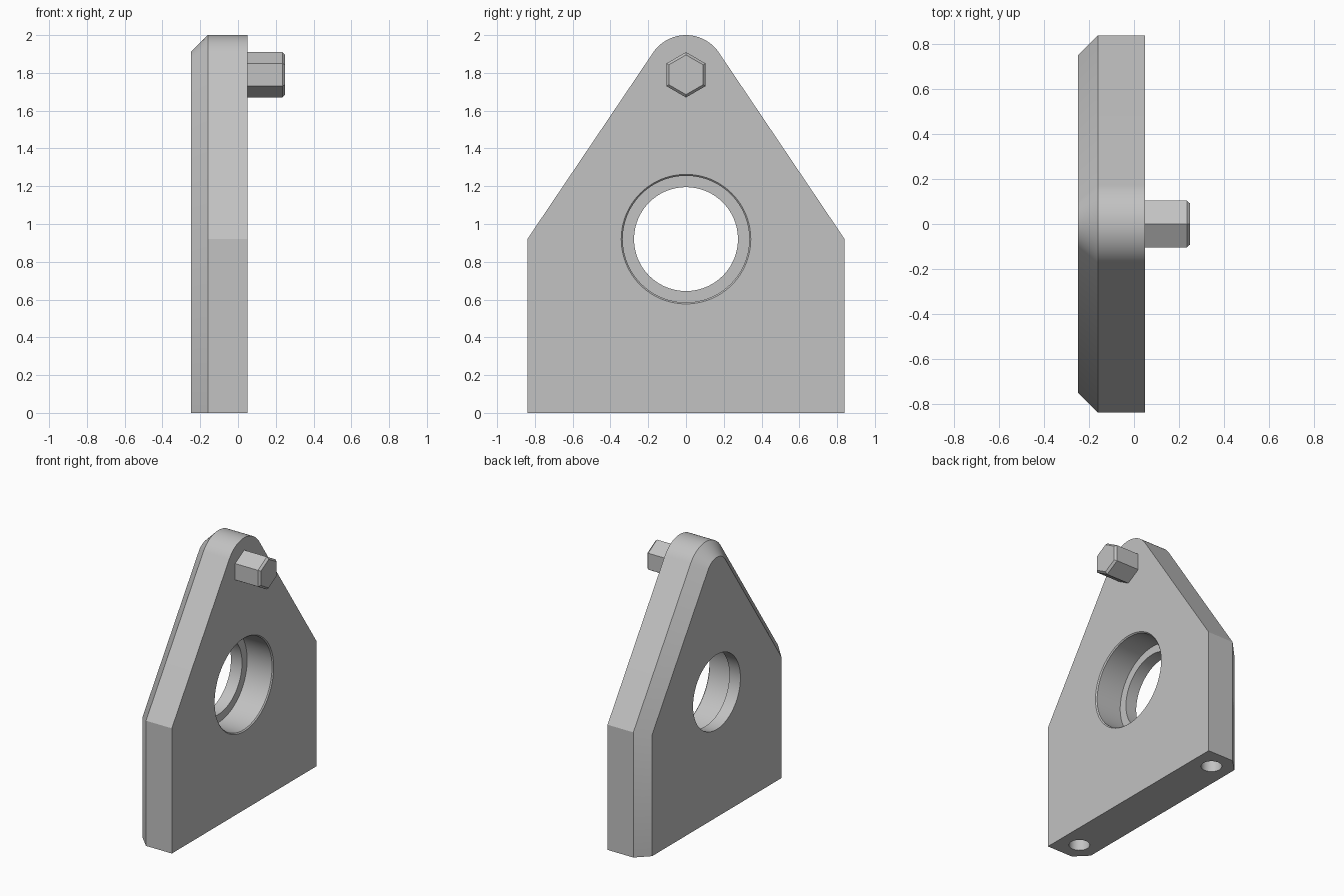
import bpy, bmesh
from math import sin, cos, atan2, acos, hypot, pi, radians

if "Cube" in bpy.data.objects:
    bpy.data.objects.remove(bpy.data.objects["Cube"])

HALF, SHOULDER, TIP_Z, TIP_R = 0.84, 0.92, 1.79, 0.21
X_FRONT, X_EDGE, X_BACK, CHAMFER = 0.05, -0.16, -0.25, 0.09

grey = bpy.data.materials.new("satin grey metal")
grey.use_nodes = True
COLOUR = (0.54, 0.54, 0.54, 1)
grey.diffuse_color = COLOUR
grey.node_tree.nodes["Principled BSDF"].inputs["Base Color"].default_value = COLOUR


def make_object(name, bm):
    bmesh.ops.recalc_face_normals(bm, faces=bm.faces[:])
    mesh = bpy.data.meshes.new(name)
    bm.to_mesh(mesh)
    bm.free()
    mesh.materials.append(grey)
    obj = bpy.data.objects.new(name, mesh)
    bpy.context.scene.collection.objects.link(obj)
    return obj


def loft(name, rings):
    """Skin a list of closed rings and cap both ends."""
    bm = bmesh.new()
    rows = [[bm.verts.new(p) for p in ring] for ring in rings]
    n = len(rows[0])
    for a, b in zip(rows, rows[1:]):
        for i in range(n):
            j = (i + 1) % n
            bm.faces.new((a[i], a[j], b[j], b[i]))
    bm.faces.new(rows[0])
    bm.faces.new(rows[-1])
    return make_object(name, bm)


def lathe_x(name, profile, z, sides):
    """Turn (x, radius) pairs about a line along x at height z."""
    angles = [pi / 2 + 2 * pi * i / sides for i in range(sides)]
    return loft(name, [[(x, r * cos(a), z + r * sin(a)) for a in angles]
                       for x, r in profile])


def plate_ring(x, inset):
    """Plate outline, inset on every side but the bottom."""
    drop = TIP_Z - SHOULDER
    slope = acos(TIP_R / hypot(HALF, drop)) - atan2(drop, HALF)
    half, r = HALF - inset, TIP_R - inset
    shoulder = TIP_Z + (r - cos(slope) * half) / sin(slope)
    steps = 32
    arc = [slope + (pi - 2 * slope) * i / steps for i in range(steps + 1)]
    pts = [(half, 0), (half, shoulder)]
    pts += [(r * cos(a), TIP_Z + r * sin(a)) for a in arc]
    pts += [(-half, shoulder), (-half, 0)]
    return [(x, y, z) for y, z in pts]


def cut(target, cutter):
    cutter.hide_render = True
    mod = target.modifiers.new("cut", 'BOOLEAN')
    mod.operation, mod.solver, mod.object = 'DIFFERENCE', 'EXACT', cutter
    bpy.context.view_layer.objects.active = target
    bpy.ops.object.modifier_apply(modifier=mod.name)
    bpy.data.objects.remove(cutter)


# Plate with a chamfered back rim
plate = loft("bearing_plate", [plate_ring(X_FRONT, 0), plate_ring(X_EDGE, 0),
                               plate_ring(X_BACK, CHAMFER)])

# Stepped bore with a fine chamfer at its mouth
cut(plate, lathe_x("bore_cutter", [(-0.3, 0.275), (X_EDGE, 0.275), (X_EDGE, 0.335),
                                   (0.042, 0.335), (0.06, 0.353)], SHOULDER, 96))

# Blind mounting holes in the underside
for side in (-1, 1):
    rings = [[(-0.10 + 0.07 * cos(2 * pi * i / 40), side * 0.69 + 0.07 * sin(2 * pi * i / 40), z)
              for i in range(40)] for z in (-0.1, 0.4)]
    cut(plate, loft("hole_cutter", rings))

# Hexagonal bolt near the tip
bolt = lathe_x("hex_bolt", [(0.04, 0.12), (0.235, 0.12), (0.25, 0.105)], TIP_Z, 6)

# Smooth the curved walls, keep the edges sharp
bpy.ops.object.select_all(action='DESELECT')
for obj in (plate, bolt):
    obj.select_set(True)
bpy.context.view_layer.objects.active = plate
bpy.ops.object.shade_smooth_by_angle(angle=radians(30))
